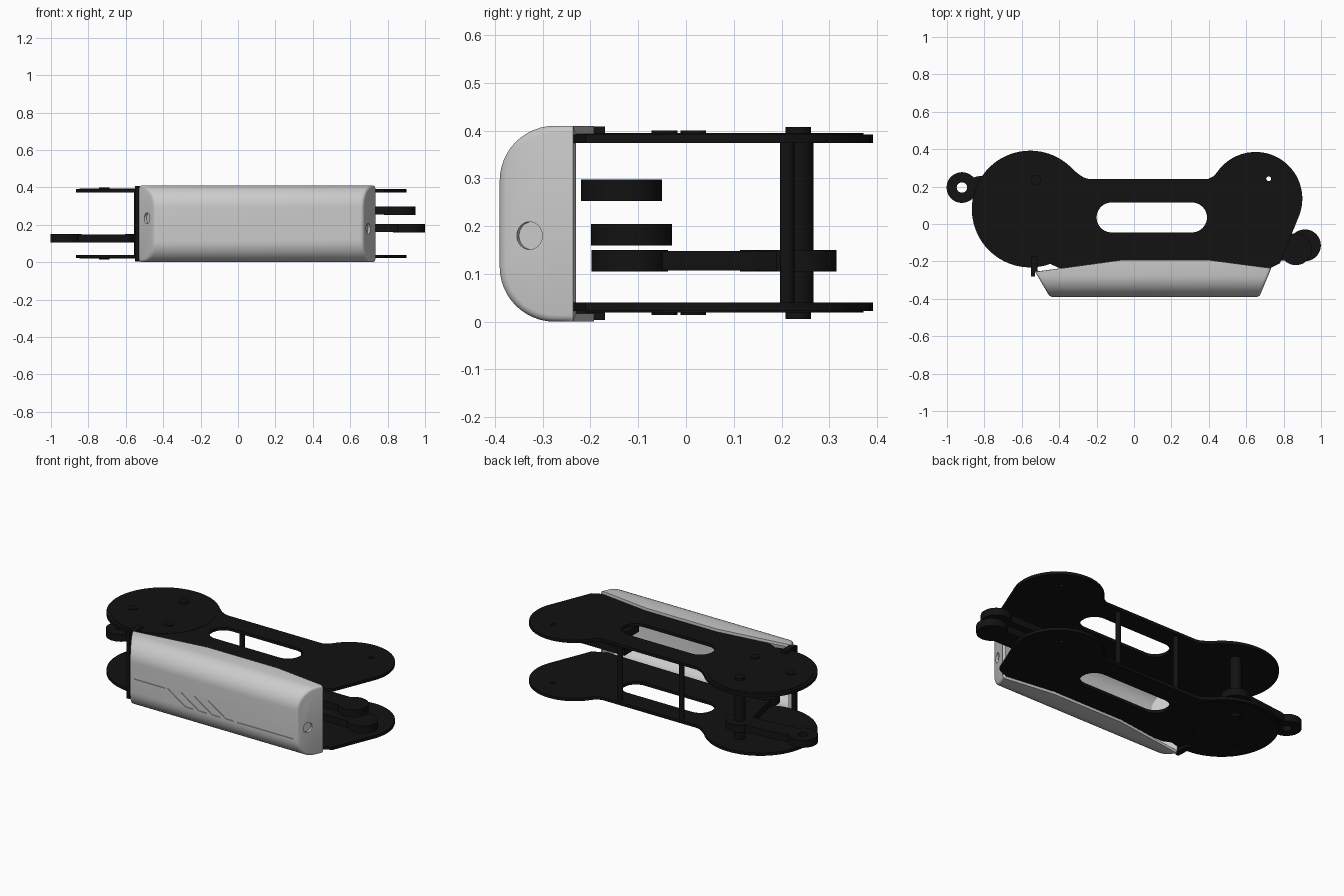
import bpy, bmesh
from math import cos, sin, radians, atan2, pi
from mathutils import Vector

if "Cube" in bpy.data.objects:
    bpy.data.objects.remove(bpy.data.objects["Cube"])

black = bpy.data.materials.new("black_metal")
black.diffuse_color = (0.006, 0.006, 0.006, 1)
black.use_nodes = True
black.node_tree.nodes["Principled BSDF"].inputs["Base Color"].default_value = black.diffuse_color


def arc(cx, cy, r, a0=0, a1=360, n=48):
    full = abs(a1 - a0) == 360
    k = n if full else n + 1
    return [(cx + r * cos(radians(a0 + (a1 - a0) * i / n)),
             cy + r * sin(radians(a0 + (a1 - a0) * i / n))) for i in range(k)]


def capsule(ax, ay, bx, by, r):
    a = atan2(by - ay, bx - ax) * 180 / pi
    return arc(bx, by, r, a - 90, a + 90, 20) + arc(ax, ay, r, a + 90, a + 270, 20)


def to_mesh(ob):
    bpy.ops.object.select_all(action='DESELECT')
    bpy.context.view_layer.objects.active = ob
    ob.select_set(True)
    bpy.ops.object.convert(target='MESH')
    ob = bpy.context.object
    bpy.ops.object.shade_smooth_by_angle(angle=radians(30))
    return ob


def prism(name, loops, z0, z1, mat=black, bevel=0.0):
    """Flat outline (first loop) with holes, extruded from z0 to z1."""
    cu = bpy.data.curves.new(name, 'CURVE')
    cu.dimensions, cu.fill_mode = '2D', 'BOTH'
    cu.extrude = (z1 - z0) / 2
    for pts in loops:
        s = cu.splines.new('POLY')
        s.points.add(len(pts) - 1)
        for p, (x, y) in zip(s.points, pts):
            p.co = (x, y, 0, 1)
        s.use_cyclic_u = True
    ob = bpy.data.objects.new(name, cu)
    bpy.context.collection.objects.link(ob)
    ob.location.z = (z0 + z1) / 2
    ob = to_mesh(ob)
    if mat:
        ob.data.materials.append(mat)
    return ob


def box(name, x0, x1, y0, y1, z0, z1, mat=black):
    return prism(name, [[(x0, y0), (x1, y0), (x1, y1), (x0, y1)]], z0, z1, mat)


# side plates: two lobes joined by a slotted bar
outline = ([(-0.24, 0.24), (-0.265, 0.247), (-0.29, 0.262)] + arc(-0.555, 0.08, 0.312, 42, 290, 60)
           + [(-0.40, -0.235), (0.70, -0.25), (0.78, -0.21)]
           + arc(0.65, 0.135, 0.25, -20, 146, 44)
           + [(0.425, 0.255), (0.395, 0.24)])
slot = capsule(-0.12, 0.035, 0.31, 0.035, 0.08)
for side, z0, z1 in (("lower", 0.022, 0.040), ("upper", 0.374, 0.392)):
    prism(side + "_plate", [outline, slot, arc(0.72, 0.242, 0.013, n=20)], z0, z1)
prism("upper_disc", [arc(-0.555, 0.08, 0.292, n=64)], 0.390, 0.3945)
prism("lower_disc", [arc(-0.555, 0.08, 0.292, n=64)], 0.0195, 0.024)

# pivot posts with screw heads
for i, (x, y) in enumerate([(-0.525, 0.235), (-0.715, 0.015), (-0.43, -0.045)]):
    h = 0.408 if i == 0 else 0.400
    if i == 0:
        prism("pivot_post", [arc(x, y, 0.032, n=32)], 0.03, 0.38)
    prism(f"screw_head_upper_{i}", [arc(x, y, 0.027, n=32)], 0.385, h)
    prism(f"screw_head_lower_{i}", [arc(x, y, 0.027, n=32)], 0.414 - h, 0.03)

# thin spacers behind the slot
for i, x in enumerate((-0.12, 0.29)):
    prism(f"spacer_{i}", [arc(x, 0.212, 0.015, n=20)], 0.03, 0.38)

# eyelet link at the left end
prism("eyelet", [arc(-0.92, 0.195, 0.082), arc(-0.92, 0.195, 0.028, n=24)], 0.105, 0.15)
prism("eyelet_arm", [capsule(-0.83, 0.20, -0.525, 0.235, 0.055)], 0.106, 0.149)
prism("eyelet_hub", [arc(-0.525, 0.235, 0.08)], 0.105, 0.15)
prism("eyelet_brace", [capsule(-0.525, 0.235, -0.45, -0.12, 0.055)], 0.107, 0.148)
prism("eyelet_foot", [arc(-0.45, -0.118, 0.08)], 0.105, 0.15)

# round-ended links at the right end
for name, x, y, z0 in (("lower_link", 0.914, -0.114, 0.16), ("upper_link", 0.865, -0.135, 0.253)):
    prism(name + "_end", [arc(x, y, 0.085)], z0, z0 + 0.045)
    prism(name + "_bar", [[(0.45, y - 0.06), (x - 0.05, y - 0.06),
                           (x - 0.05, y + 0.06), (0.45, y + 0.06)]], z0 + 0.001, z0 + 0.044)

# front cover: rounded C section, cut by slanted ends and a tapered back edge
H, R, F = 0.41, 0.115, -0.39
profile = ([(-0.10, 0.0)] + [(y, z) for y, z in arc(F + R, R, R, 270, 180, 12)]
           + [(y, z) for y, z in arc(F + R, H - R, R, 180, 90, 12)] + [(-0.10, H)])
bm = bmesh.new()
rows = [[bm.verts.new((x, y, z)) for y, z in profile] for x in (-1, 1)]
for i in range(len(profile) - 1):
    bm.faces.new((rows[0][i], rows[0][i + 1], rows[1][i + 1], rows[1][i]))


def cut(co, no, fill):
    r = bmesh.ops.bisect_plane(bm, geom=bm.verts[:] + bm.edges[:] + bm.faces[:], dist=1e-6,
                               plane_co=co, plane_no=Vector(no).normalized(), clear_outer=True)
    if fill:
        vs = [g for g in r['geom_cut'] if isinstance(g, bmesh.types.BMVert)]
        vs.sort(key=lambda v: atan2(v.co.z - H / 2, v.co.y + 0.25))
        bm.faces.new(vs)


cut((-0.45, F, 0), (-0.12, -0.07, 0), True)
cut((0.67, F, 0), (0.12, -0.05, 0), True)
cut((0, -0.193, 0), (0, 1, 0), False)
cut((-0.52, -0.255, 0), (-0.055, 0.40, 0), False)
cut((0.72, -0.235, 0), (0.045, 0.34, 0), False)
bmesh.ops.recalc_face_normals(bm, faces=bm.faces[:])
front = min(bm.faces, key=lambda f: f.calc_center_median().y)
if front.normal.y > 0:
    bmesh.ops.reverse_faces(bm, faces=bm.faces[:])
me = bpy.data.meshes.new("front_cover")
bm.to_mesh(me)
bm.free()
cover = bpy.data.objects.new("front_cover", me)
bpy.context.collection.objects.link(cover)
m = cover.modifiers.new("edge", 'BEVEL')
m.width, m.segments, m.limit_method, m.angle_limit = 0.014, 3, 'ANGLE', radians(30)
m = cover.modifiers.new("wall", 'SOLIDIFY')
m.thickness, m.offset = 0.017, -1

# cutters: end screw holes and shallow front grooves
cutters = []
for x, z, no in ((-0.487, 0.235, (-0.12, -0.07, 0)), (0.697, 0.18, (0.12, -0.05, 0))):
    q = Vector(no).to_track_quat('Z', 'Y')
    for name, r, d, off in (("hole_cutter", 0.029, 0.08, 0), ("end_screw", 0.034, 0.012, 0.02)):
        ob = prism(name, [arc(0, 0, r, n=32)], -d / 2, d / 2, None)
        ob.rotation_mode = 'QUATERNION'
        ob.rotation_quaternion = q
        ob.location = Vector((x, -0.328, z)) - Vector(no).normalized() * off
        if name == "hole_cutter":
            cutters.append(ob)


def groove(pts):
    ob = prism("groove_cutter", [pts], -0.005, 0.005, None)
    ob.rotation_euler = (pi / 2, 0, 0)
    ob.location = (0, F, 0)
    cutters.append(ob)


for i in range(4):
    x = -0.20 + i * 0.09
    groove([(x, 0.20), (x + 0.055, 0.20), (x + 0.175, 0.12), (x + 0.12, 0.12)])
groove([(-0.42, 0.197), (-0.215, 0.197), (-0.215, 0.201), (-0.42, 0.201)])
groove([(0.27, 0.119), (0.64, 0.119), (0.64, 0.123), (0.27, 0.123)])
for c in cutters:
    c.hide_render = True
    m = cover.modifiers.new("cut", 'BOOLEAN')
    m.operation, m.solver, m.object = 'DIFFERENCE', 'EXACT', c
bpy.context.view_layer.update()
to_mesh(cover)
for c in cutters:
    bpy.data.objects.remove(c)

# black bracket at the left end of the cover
box("bracket_wall", -0.55, -0.53, -0.28, -0.255, 0.006, 0.405)
box("bracket_tab_upper", -0.55, -0.515, -0.255, -0.17, 0.390, 0.409)
box("bracket_tab_lower", -0.55, -0.515, -0.255, -0.17, 0.004, 0.024)
